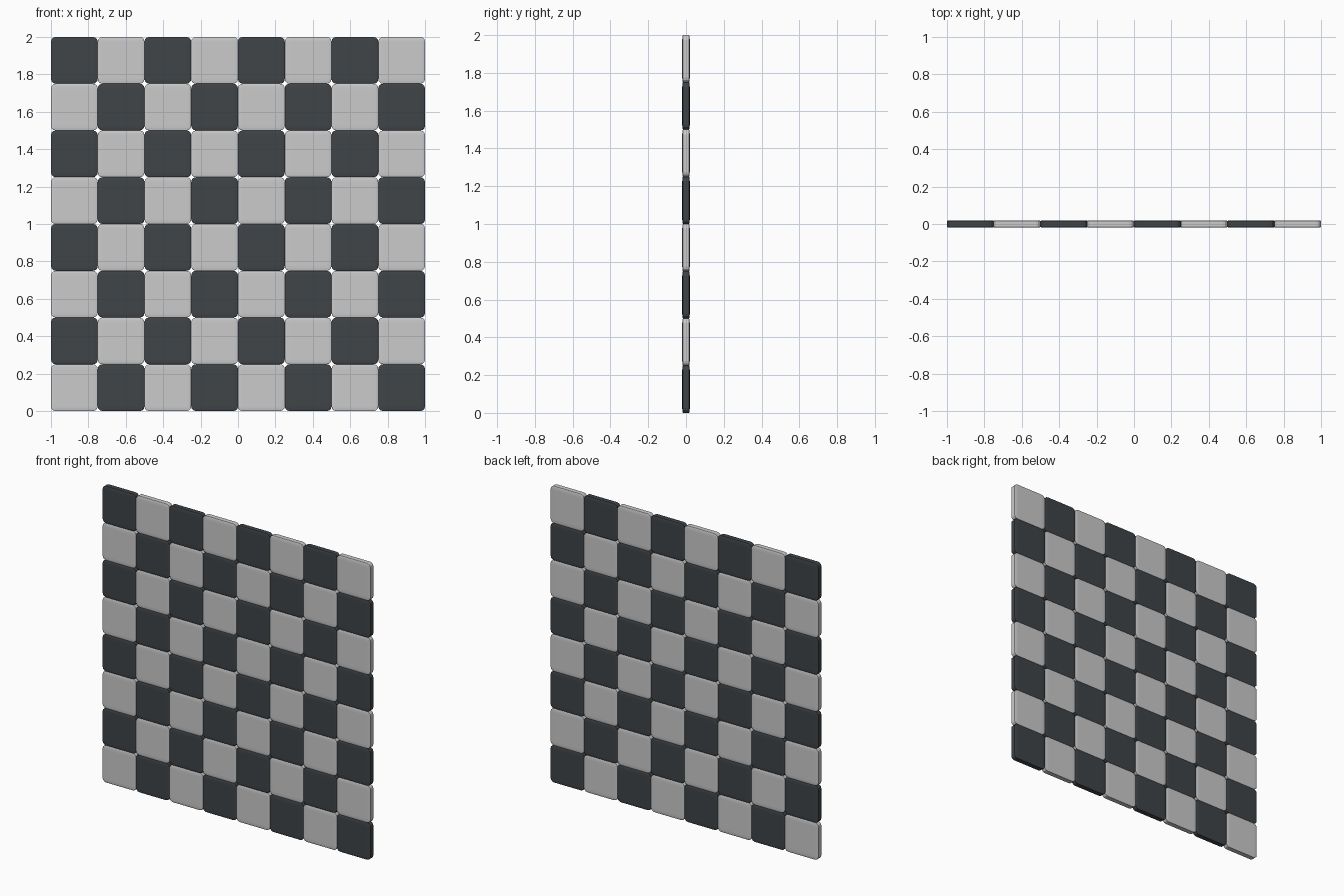
import bpy

if "Cube" in bpy.data.objects:
    bpy.data.objects.remove(bpy.data.objects["Cube"])

N = 8              # tiles per side
TILE = 2 / N       # tile width
THICK = 0.04       # panel thickness

dark = bpy.data.materials.new("dark_tile")
dark.diffuse_color = (0.05, 0.058, 0.064, 1)
dark.use_nodes = True
dark.node_tree.nodes["Principled BSDF"].inputs["Base Color"].default_value = dark.diffuse_color


def make_tile(name, x, z, is_dark):
    # Unit cube stretched to a thin tile; the bevel stretches with it
    bpy.ops.mesh.primitive_cube_add(size=1, location=(x, 0, z))
    tile = bpy.context.object
    tile.name = name
    tile.scale = (TILE, THICK, TILE)
    bevel = tile.modifiers.new("rounded_edges", 'BEVEL')
    bevel.width = 0.1
    bevel.segments = 3
    if is_dark:
        tile.data.materials.append(dark)


# Upright checkerboard, light tile at the lower left
for row in range(N):
    for col in range(N):
        is_dark = (row + col) % 2 == 1
        shade = "dark" if is_dark else "light"
        make_tile(f"{shade}_tile_{row + 1}_{col + 1}",
                  -1 + TILE * (col + 0.5), TILE * (row + 0.5), is_dark)
